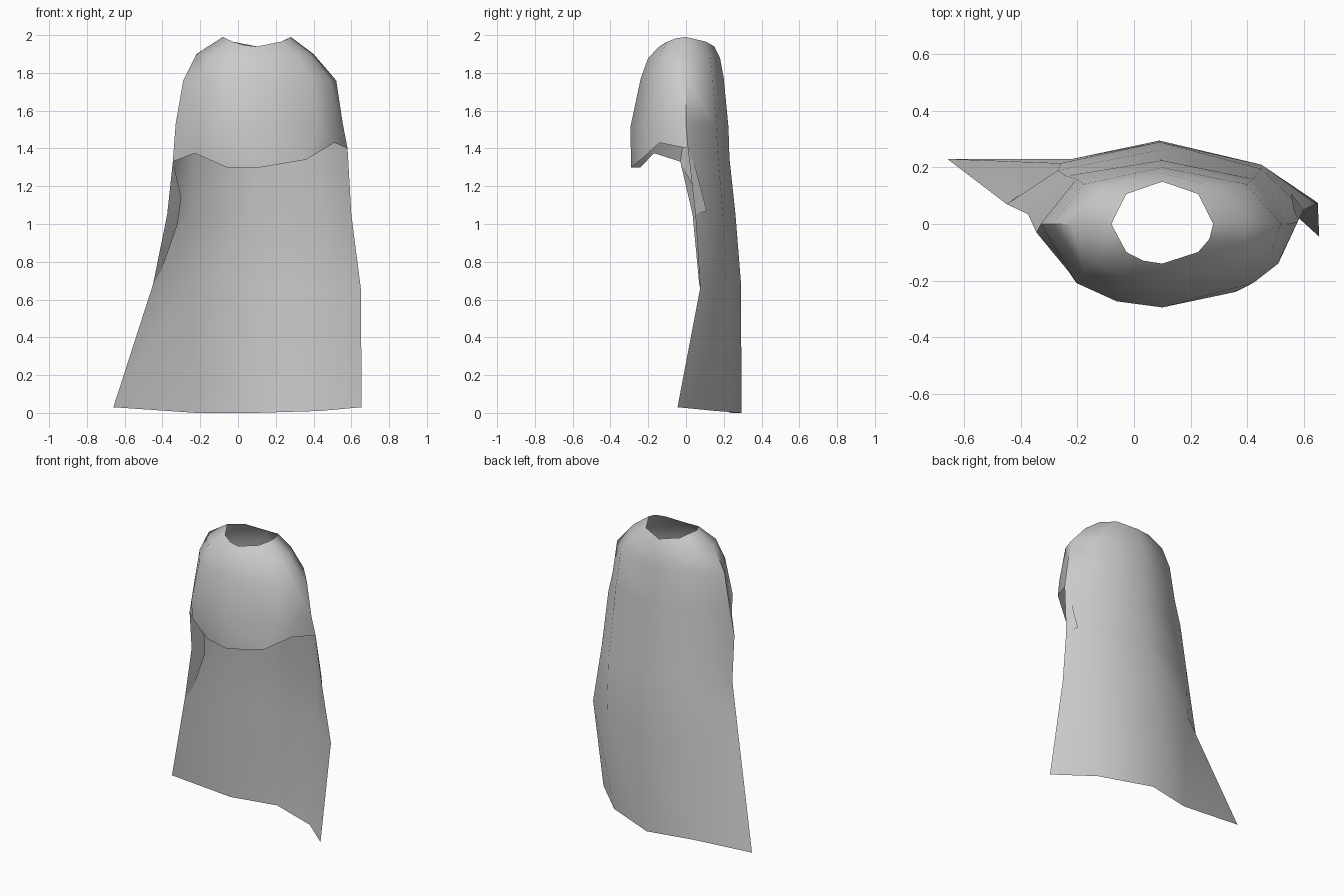
import bpy, bmesh, math

if "Cube" in bpy.data.objects:
    bpy.data.objects.remove(bpy.data.objects["Cube"])

bm = bmesh.new()
ANGLES = [0, 45, 90, 135, 180, 225, 248, 270, 315, 338]


def oval(z_side, z_mid, left, right, front, back):
    """Ring of vertices round the shoulders, sides may sit higher than the middle."""
    cx = 0.1
    ring = []
    for a in ANGLES:
        c, s = math.cos(math.radians(a)), math.sin(math.radians(a))
        x = cx + c * ((right - cx) if c > 0 else (cx - left))
        y = s * (back if s > 0 else front)
        ring.append(bm.verts.new((x, y, z_mid + (z_side - z_mid) * c * c)))
    return ring


def row(points):
    return [bm.verts.new(p) for p in points]


def bridge(a, b, closed=False):
    n = len(a)
    for i in range(n if closed else n - 1):
        j = (i + 1) % n
        bm.faces.new((a[i], b[i], b[j], a[j]))


# Closed shoulder section, neck opening downwards
rings = [
    oval(1.99, 1.94, -0.08, 0.28, 0.14, 0.15),
    oval(1.90, 1.88, -0.22, 0.40, 0.20, 0.18),
    oval(1.76, 1.77, -0.29, 0.52, 0.24, 0.20),
    oval(1.53, 1.51, -0.33, 0.555, 0.295, 0.225),
]
# Uneven hem at the front, running into the back panel
hem = row([
    (0.58, 0.01, 1.40), (0.43, 0.17, 1.36), (0.09, 0.23, 1.35),
    (-0.24, 0.17, 1.35), (-0.345, -0.03, 1.33), (-0.23, -0.17, 1.375),
    (-0.06, -0.24, 1.30), (0.12, -0.29, 1.30), (0.36, -0.24, 1.34),
    (0.51, -0.14, 1.43),
])
rings.append(hem)
for a, b in zip(rings, rings[1:]):
    bridge(a, b, True)

# Hanging back panel, right edge to left edge
upper = row([(0.60, 0.05, 1.05), (0.45, 0.195, 1.05), (0.09, 0.262, 1.05),
             (-0.27, 0.19, 1.05), (-0.375, 0.035, 1.05)])
middle = row([(0.65, 0.075, 0.66), (0.45, 0.21, 0.68), (0.09, 0.29, 0.70),
              (-0.26, 0.215, 0.68), (-0.45, 0.07, 0.68)])
bottom = row([(0.655, -0.045, 0.03), (0.43, 0.16, 0.01), (0.09, 0.295, 0.0),
              (-0.22, 0.23, 0.0), (-0.66, 0.23, 0.03)])
panel = [hem[:5], upper, middle, bottom]
for a, b in zip(panel, panel[1:]):
    bridge(a, b)

# Cloth edges turned inwards on both sides
left = row([(-0.30, 0.07, 1.14), (-0.32, 0.10, 1.0), (-0.41, 0.10, 0.74)])
bm.faces.new((hem[4], upper[4], left[0]))
bm.faces.new((left[0], upper[4], left[1]))
bm.faces.new((upper[4], middle[4], left[2], left[1]))
right = row([(0.565, 0.05, 1.30), (0.555, 0.11, 1.07)])
bm.faces.new((hem[0], right[0], upper[0]))
bm.faces.new((right[0], right[1], upper[0]))

bmesh.ops.recalc_face_normals(bm, faces=bm.faces)
mesh = bpy.data.meshes.new("cape")
bm.to_mesh(mesh)
bm.free()
cape = bpy.data.objects.new("cape", mesh)
bpy.context.collection.objects.link(cape)

# Smooth cloth with sharp folds
bpy.context.view_layer.objects.active = cape
cape.select_set(True)
bpy.ops.object.shade_smooth_by_angle(angle=math.radians(50))
